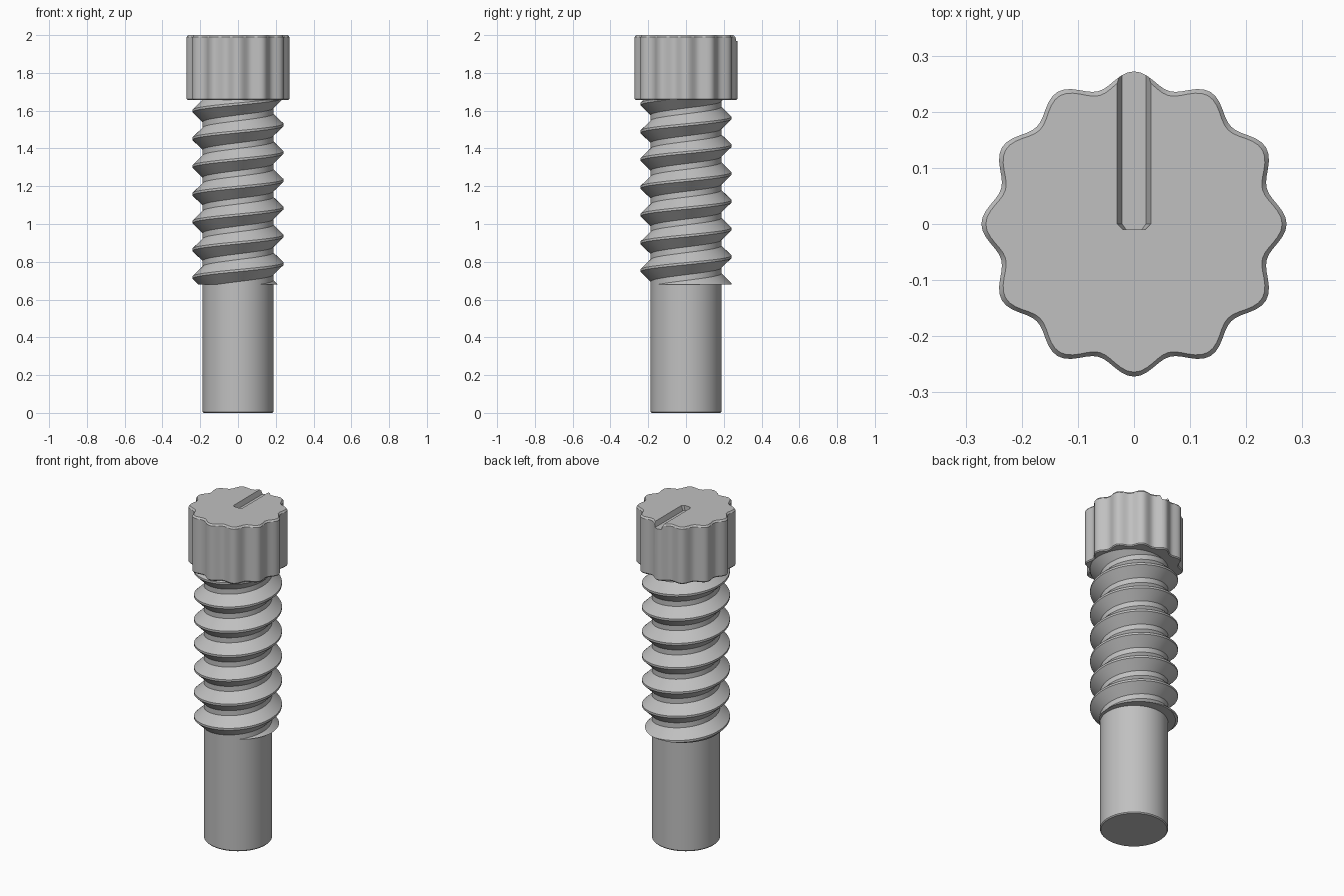
import bpy, bmesh, math

cube = bpy.data.objects.get("Cube")
if cube:
    bpy.data.objects.remove(cube, do_unlink=True)

grey = bpy.data.materials.new("plain grey")
grey.use_nodes = True
colour = (0.53, 0.53, 0.53, 1)
grey.diffuse_color = colour
grey.node_tree.nodes["Principled BSDF"].inputs["Base Color"].default_value = colour


def finish(name, bm, angle=30):
    """Turn a bmesh into a shaded object."""
    bmesh.ops.recalc_face_normals(bm, faces=bm.faces)
    mesh = bpy.data.meshes.new(name)
    bm.to_mesh(mesh)
    bm.free()
    obj = bpy.data.objects.new(name, mesh)
    bpy.context.collection.objects.link(obj)
    mesh.materials.append(grey)
    bpy.ops.object.select_all(action="DESELECT")
    obj.select_set(True)
    bpy.context.view_layer.objects.active = obj
    bpy.ops.object.shade_smooth_by_angle(angle=math.radians(angle))
    return obj


def loft(rings, closed_profile=True):
    """Skin a list of point rings; optionally cap both ends."""
    bm = bmesh.new()
    rows = [[bm.verts.new(p) for p in ring] for ring in rings]
    n = len(rows[0])
    for a, b in zip(rows, rows[1:]):
        for i in range(n):
            j = (i + 1) % n
            bm.faces.new((a[i], a[j], b[j], b[i]))
    if closed_profile:
        bm.faces.new(rows[0])
        bm.faces.new(rows[-1])
    return bm


def ring(radius, z, steps, lobe=0.0):
    points = []
    for i in range(steps):
        a = math.tau * i / steps
        r = radius + lobe * math.cos(12 * a)
        points.append((r * math.cos(a), r * math.sin(a), z))
    return points


# Plain shaft, running up inside the thread into the head
finish("shaft", loft([ring(r, z, 64) for r, z in
                      ((0.182, 0), (0.187, 0.006), (0.187, 1.7))]))

# Right-handed thread, swept past both ends and trimmed flat
PITCH, TURNS, STEPS = 0.147, 9, 64
profile = ((0.178, -0.067), (0.241, -0.006), (0.241, 0.006), (0.178, 0.067))
sweep = []
for i in range(TURNS * STEPS + 1):
    a = math.tau * i / STEPS
    rise = 0.496 + PITCH * i / STEPS
    sweep.append([(r * math.cos(a), r * math.sin(a), rise + dz)
                  for r, dz in profile])
thread = loft(sweep)
for height, up in ((0.68, -1), (1.67, 1)):
    cut = bmesh.ops.bisect_plane(
        thread, geom=thread.verts[:] + thread.edges[:] + thread.faces[:],
        plane_co=(0, 0, height), plane_no=(0, 0, up), clear_outer=True)
    rim = [e for e in cut["geom_cut"] if isinstance(e, bmesh.types.BMEdge)]
    bmesh.ops.triangle_fill(thread, edges=rim, use_beauty=True)
finish("thread", thread)

# Head with twelve rounded grip lobes and eased rims
head = finish("grip_head", loft([ring(r, z, 144, 0.0135) for r, z in
              ((0.2535, 1.657), (0.2585, 1.663), (0.2585, 1.99), (0.2505, 2.0))]))

# Tapered pointer slot, open at the back edge
outline = ((-0.03, 0.32), (-0.03, 0), (-0.02, -0.01),
           (0.02, -0.01), (0.03, 0), (0.03, 0.32))
cutter = finish("slot_cutter", loft(
    [[(x * s, y, z) for x, y in outline]
     for s, z in ((0.7, 1.97), (1.0, 2.0), (1.1, 2.01))]))
cutter.hide_render = True
slot = head.modifiers.new("slot", "BOOLEAN")
slot.operation = "DIFFERENCE"
slot.solver = "EXACT"
slot.object = cutter
bpy.ops.object.select_all(action="DESELECT")
head.select_set(True)
bpy.context.view_layer.objects.active = head
bpy.ops.object.modifier_apply(modifier=slot.name)
bpy.data.objects.remove(cutter, do_unlink=True)
bpy.ops.object.shade_smooth_by_angle(angle=math.radians(30))
